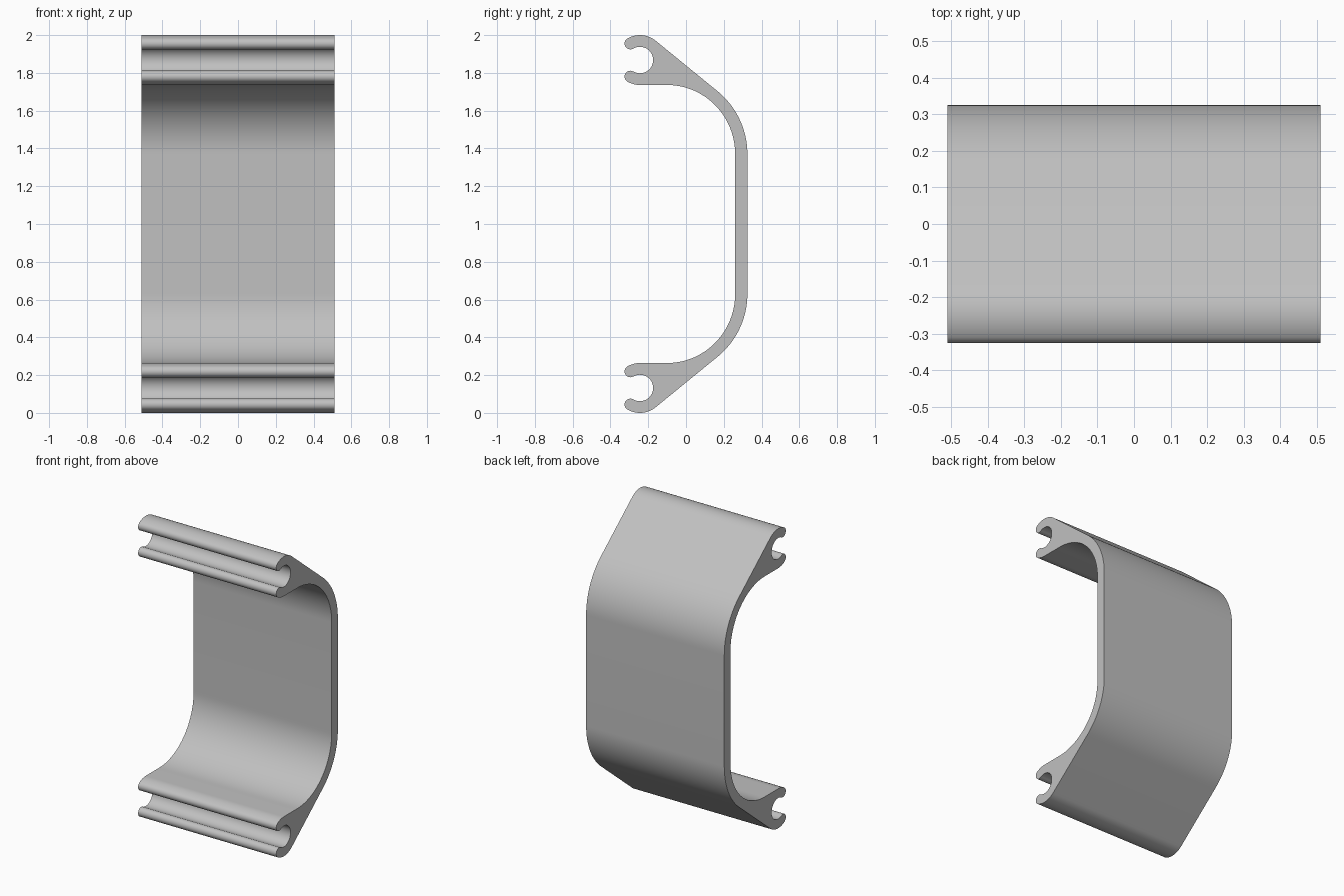
import bpy, bmesh
from math import cos, sin, radians
from mathutils import Vector

cube = bpy.data.objects.get("Cube")
if cube:
    bpy.data.objects.remove(cube, do_unlink=True)

HALF_WIDTH = 0.51
SLANT = 51                      # angle of the slanted outer face's normal
BEND_Z = 1.37                   # height where the straight wall starts to bend
OUTER_Y, INNER_Y = 0.325, 0.26
SOCKET = Vector((-0.244, 1.868))
SOCKET_OUT, SOCKET_IN = 0.132, 0.07
LIP_R = (SOCKET_OUT - SOCKET_IN) / 2
LIP_D = (SOCKET_OUT + SOCKET_IN) / 2


def arc(centre, ry, rz, start, end, steps):
    """Points (y, z) along an elliptical arc, angles in degrees."""
    pts = []
    for i in range(steps + 1):
        a = radians(start + (end - start) * i / steps)
        pts.append((centre[0] + ry * cos(a), centre[1] + rz * sin(a)))
    return pts


def lip(angle, start, end):
    """Rounded end of the open socket ring."""
    a = radians(angle)
    centre = SOCKET + LIP_D * Vector((cos(a), sin(a)))
    return arc(centre, LIP_R, LIP_R, start, end, 12)


# Upper half of the cross-section, from outer wall round to inner wall
bend_r = 0.43
upper = arc((OUTER_Y - bend_r, BEND_Z), bend_r, bend_r, 0, SLANT, 20)
upper += arc(SOCKET, SOCKET_OUT, SOCKET_OUT, SLANT, 120, 14)
upper += lip(120, 120, 300)[1:]
upper += arc(SOCKET, SOCKET_IN, SOCKET_IN, 120, -120, 32)[1:]
upper += lip(240, 60, 240)[1:]
upper += arc(SOCKET, SOCKET_OUT, SOCKET_OUT, 240, 270, 6)[1:]
flat_z = SOCKET.y - SOCKET_OUT
upper += arc((-0.1, BEND_Z), INNER_Y + 0.1, flat_z - BEND_Z, 90, 0, 28)

# Mirror the half about mid height to close the loop
profile = upper + [(y, 2 - z) for y, z in reversed(upper)]

# Extrude the section across the width
bm = bmesh.new()
section = bm.faces.new([bm.verts.new((-HALF_WIDTH, y, z)) for y, z in profile])
result = bmesh.ops.extrude_face_region(bm, geom=[section], use_keep_orig=True)
moved = [g for g in result["geom"] if isinstance(g, bmesh.types.BMVert)]
bmesh.ops.translate(bm, verts=moved, vec=(2 * HALF_WIDTH, 0, 0))
bmesh.ops.recalc_face_normals(bm, faces=bm.faces)
mesh = bpy.data.meshes.new("channel_bracket")
bm.to_mesh(mesh)
bm.free()

# Single grey finish
grey = bpy.data.materials.new("light_grey")
grey.use_nodes = True
colour = (0.53, 0.53, 0.53, 1)
grey.diffuse_color = colour
grey.node_tree.nodes["Principled BSDF"].inputs["Base Color"].default_value = colour
mesh.materials.append(grey)

bracket = bpy.data.objects.new("channel_bracket", mesh)
bpy.context.collection.objects.link(bracket)
bpy.ops.object.select_all(action="DESELECT")
bracket.select_set(True)
bpy.context.view_layer.objects.active = bracket
bpy.ops.object.shade_smooth_by_angle(angle=radians(30))
